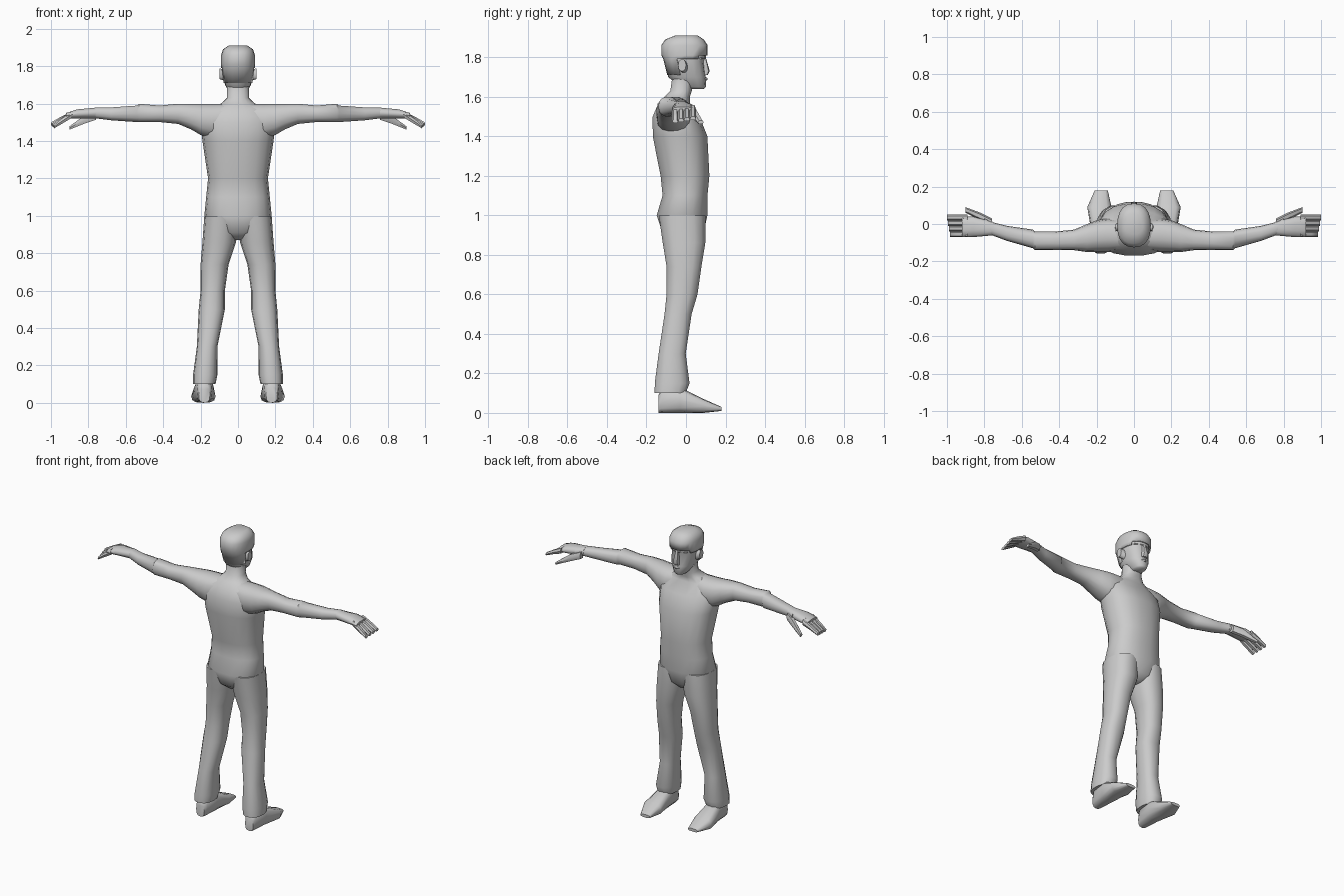
import bpy, bmesh
from math import cos, sin, tau, radians, copysign

if "Cube" in bpy.data.objects:
    bpy.data.objects.remove(bpy.data.objects["Cube"])

grey = bpy.data.materials.new("plain grey")
grey.use_nodes = True
grey.diffuse_color = (0.6, 0.6, 0.6, 1)
grey.node_tree.nodes["Principled BSDF"].inputs["Base Color"].default_value = grey.diffuse_color


# Cross-sections: each gives its extent along x, y and z, flat along one axis
def level(height, outer, back, front, inner=None):
    """Horizontal section; it is symmetric about x = 0 unless inner is given."""
    return (-outer if inner is None else inner, outer), (back, front), (height, height)


def reach(x, back, front, bottom, top):
    """Section across an arm, a finger or a face detail."""
    return (x, x), (back, front), (bottom, top)


def stride(y, inner, outer, top, bottom=0):
    """Section across a shoe."""
    return (inner, outer), (y, y), (bottom, top)


def ring_points(section, sides, power):
    """Rounded outline filling a section."""
    flat = [low == high for low, high in section].index(True)
    for i in range(sides):
        turn = tau * i / sides
        offsets = [copysign(abs(w) ** power, w) for w in (cos(turn), sin(turn))]
        offsets.insert(flat, 0)
        yield [(low + high) / 2 + (high - low) / 2 * offset
               for (low, high), offset in zip(section, offsets)]


def loft(bm, sections, sides=14, power=0.85):
    """Skin a closed tube through the sections."""
    loops = [[bm.verts.new(point) for point in ring_points(section, sides, power)]
             for section in sections]
    for first, second in zip(loops, loops[1:]):
        for i in range(sides):
            bm.faces.new((first[i - 1], first[i], second[i], second[i - 1]))
    bm.faces.new(loops[0])
    bm.faces.new(loops[-1])


def finish(name, bm, mirror=False):
    """Turn a bmesh into a smooth object, mirrored in x if asked."""
    bmesh.ops.recalc_face_normals(bm, faces=bm.faces)
    mesh = bpy.data.meshes.new(name)
    bm.to_mesh(mesh)
    bm.free()
    mesh.materials.append(grey)
    obj = bpy.data.objects.new(name, mesh)
    bpy.context.collection.objects.link(obj)
    bpy.ops.object.select_all(action="DESELECT")
    obj.select_set(True)
    bpy.context.view_layer.objects.active = obj
    bpy.ops.object.shade_smooth_by_angle(angle=radians(50))
    if mirror:
        obj.modifiers.new("mirror", "MIRROR")
    return obj


def part(name, sections, mirror=False, **options):
    bm = bmesh.new()
    loft(bm, sections, **options)
    return finish(name, bm, mirror)


# Torso and neck, from the crotch up
part("torso", [
    level(height=0.87, outer=0.03, back=-0.07, front=0.05),
    level(height=0.91, outer=0.13, back=-0.12, front=0.09),
    level(height=1, outer=0.18, back=-0.15, front=0.11),
    level(height=1.1, outer=0.17, back=-0.12, front=0.11),
    level(height=1.2, outer=0.16, back=-0.13, front=0.12),
    level(height=1.4, outer=0.19, back=-0.17, front=0.11),
    level(height=1.5, outer=0.2, back=-0.17, front=0.07),
    level(height=1.57, outer=0.16, back=-0.14, front=0.02),
    level(height=1.6, outer=0.09, back=-0.11, front=0.02),
    level(height=1.63, outer=0.06, back=-0.08, front=0.03),
    level(height=1.7, outer=0.06, back=-0.07, front=0.04),
], sides=18)

# Trouser legs with flared cuffs
part("trouser_leg", [
    level(height=1, inner=0, outer=0.18, back=-0.14, front=0.1),
    level(height=0.86, inner=0.01, outer=0.19, back=-0.12, front=0.1),
    level(height=0.74, inner=0.05, outer=0.2, back=-0.1, front=0.08),
    level(height=0.6, inner=0.07, outer=0.2, back=-0.1, front=0.06),
    level(height=0.5, inner=0.07, outer=0.21, back=-0.11, front=0.03),
    level(height=0.3, inner=0.11, outer=0.22, back=-0.14, front=0),
    level(height=0.15, inner=0.11, outer=0.24, back=-0.16, front=0.02),
    level(height=0.1, inner=0.12, outer=0.24, back=-0.16, front=0),
], mirror=True)

# Shoes, from heel to toe
part("shoe", [
    stride(y=-0.14, inner=0.15, outer=0.21, top=0.09),
    stride(y=-0.12, inner=0.14, outer=0.22, top=0.12),
    stride(y=-0.03, inner=0.13, outer=0.23, top=0.13),
    stride(y=0.09, inner=0.12, outer=0.25, top=0.07),
    stride(y=0.18, inner=0.14, outer=0.21, top=0.03, bottom=0.01),
], mirror=True, sides=12, power=0.7)

# Arm, from inside the chest past the sleeve hem to the wrist
part("arm", [
    reach(x=0.06, back=-0.14, front=0.02, bottom=1.45, top=1.6),
    reach(x=0.14, back=-0.15, front=0.03, bottom=1.41, top=1.6),
    reach(x=0.2, back=-0.15, front=0.02, bottom=1.43, top=1.6),
    reach(x=0.25, back=-0.15, front=0, bottom=1.46, top=1.6),
    reach(x=0.32, back=-0.14, front=-0.03, bottom=1.49, top=1.6),
    reach(x=0.42, back=-0.14, front=-0.04, bottom=1.5, top=1.59),
    reach(x=0.53, back=-0.14, front=-0.04, bottom=1.5, top=1.6),
    reach(x=0.54, back=-0.13, front=-0.03, bottom=1.5, top=1.59),
    reach(x=0.68, back=-0.09, front=-0.01, bottom=1.51, top=1.58),
    reach(x=0.76, back=-0.06, front=0.01, bottom=1.52, top=1.58),
    reach(x=0.8, back=-0.05, front=0.03, bottom=1.52, top=1.57),
], mirror=True)

# Palm
hand = bmesh.new()
loft(hand, [
    reach(x=0.75, back=-0.06, front=0.01, bottom=1.52, top=1.58),
    reach(x=0.86, back=-0.07, front=0.04, bottom=1.52, top=1.57),
    reach(x=0.92, back=-0.07, front=0.04, bottom=1.52, top=1.55),
], sides=10)
# Four evenly spaced fingers, shorter and more curled towards the little finger
for finger in range(4):
    back = -0.07 + finger * 0.03
    front = back + 0.03
    curl = (3 - finger) * 0.005
    loft(hand, [
        reach(0.89, back, front, bottom=1.52, top=1.56),
        reach(0.95, back, front, bottom=1.5 - curl, top=1.53 - curl),
        reach(1 - curl, back, front, bottom=1.48 - curl, top=1.5 - curl),
    ], sides=6)
# Thumb
loft(hand, [
    reach(x=0.76, back=-0.01, front=0.03, bottom=1.51, top=1.56),
    reach(x=0.82, back=0.02, front=0.06, bottom=1.49, top=1.54),
    reach(x=0.9, back=0.06, front=0.09, bottom=1.46, top=1.48),
], sides=6)
finish("hand", hand, mirror=True)

# Head: jaw and face below, then the skull that the hair repeats
jaw = [
    level(height=1.64, outer=0.03, back=0.01, front=0.09),
    level(height=1.65, outer=0.04, back=-0.03, front=0.1),
]
skull = [
    level(height=1.7, outer=0.07, back=-0.09, front=0.1),
    level(height=1.78, outer=0.08, back=-0.11, front=0.09),
    level(height=1.8, outer=0.08, back=-0.12, front=0.1),
    level(height=1.85, outer=0.08, back=-0.12, front=0.1),
    level(height=1.88, outer=0.07, back=-0.1, front=0.08),
    level(height=1.9, outer=0.04, back=-0.05, front=0.05),
]
part("head", jaw + skull, sides=16)


# Hair: the skull grown outwards, cut away over the face and round the ears
def on_face(face):
    c = face.calc_center_median()
    return c.z < 1.71 or (c.y > 0.05 and c.z < 1.82) or (c.y > -0.04 and c.z < 1.77)


grow = 0.01
hair = bmesh.new()
loft(hair, [level(height + grow, outer + grow, back - grow / 2, front + grow)
            for (_, outer), (back, front), (height, _) in skull], sides=20)
bmesh.ops.delete(hair, geom=[f for f in hair.faces if on_face(f)], context="FACES")
finish("hair", hair).modifiers.new("thickness", "SOLIDIFY").thickness = grow

# Nose, brows, lips and ears
part("nose", [
    level(height=1.71, outer=0.02, back=0.08, front=0.11),
    level(height=1.73, outer=0.02, back=0.08, front=0.12),
    level(height=1.8, outer=0.01, back=0.08, front=0.1),
], sides=8)
part("brow", [
    reach(x=0.01, back=0.08, front=0.1, bottom=1.79, top=1.8),
    reach(x=0.06, back=0.05, front=0.08, bottom=1.79, top=1.8),
], mirror=True, sides=6)
part("lips", [
    reach(x=-0.03, back=0.07, front=0.09, bottom=1.68, top=1.69),
    reach(x=0, back=0.08, front=0.11, bottom=1.68, top=1.7),
    reach(x=0.03, back=0.07, front=0.09, bottom=1.68, top=1.69),
], sides=8)
part("ear", [
    reach(x=0.07, back=-0.03, front=0.01, bottom=1.72, top=1.78),
    reach(x=0.1, back=-0.04, front=0, bottom=1.73, top=1.79),
], mirror=True, sides=10)
